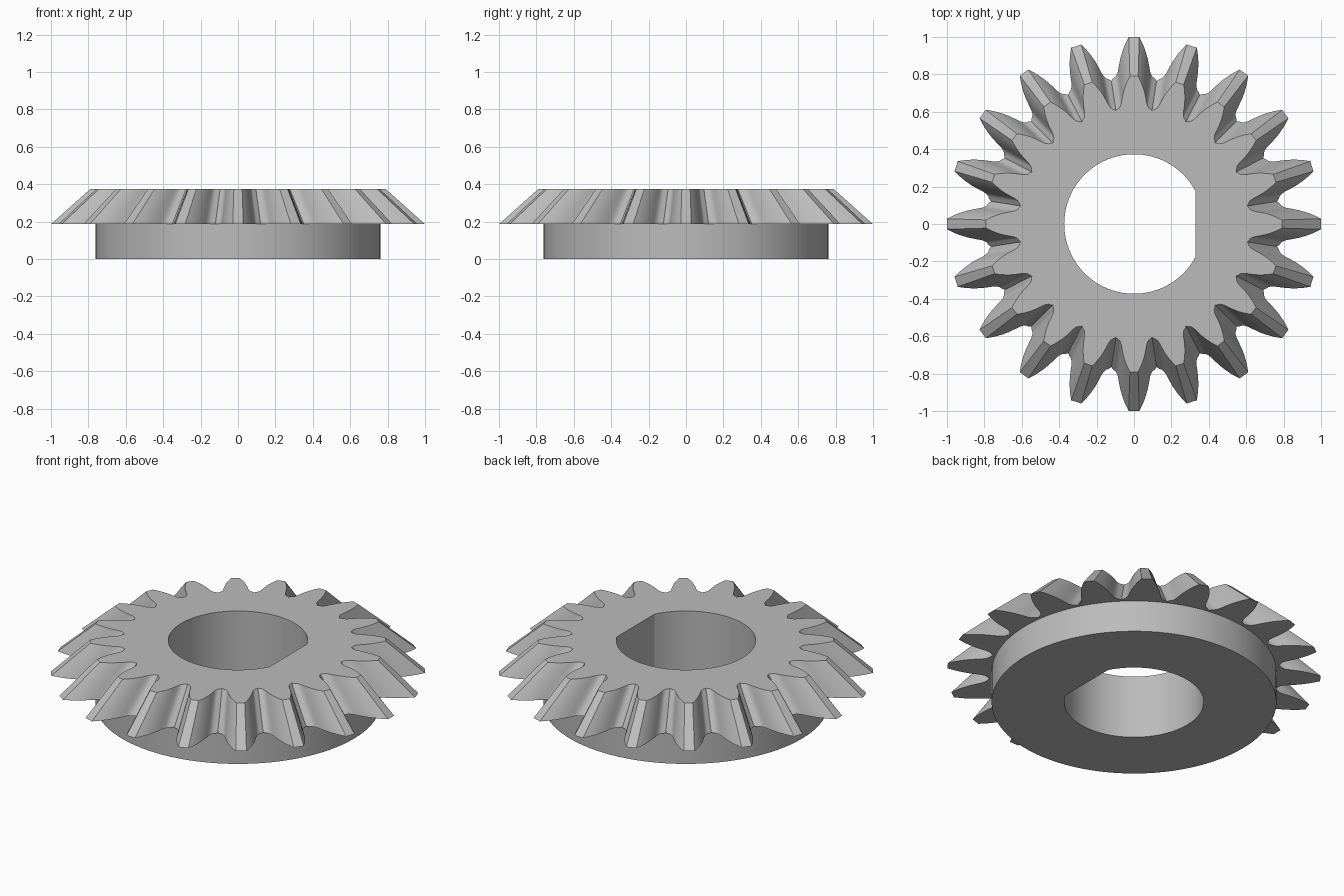
import bpy
import bmesh
from math import sin, cos, tau, radians, acos

if "Cube" in bpy.data.objects:
    bpy.data.objects.remove(bpy.data.objects["Cube"], do_unlink=True)

TEETH = 20
HUB_TOP, GEAR_TOP = 0.187, 0.374
HUB_R, BORE_R, FLAT_X = 0.762, 0.373, 0.329
TAPER = 0.79

steel = bpy.data.materials.new("grey steel")
steel.use_nodes = True
grey = (0.5, 0.5, 0.5, 1)
steel.diffuse_color = grey
steel.node_tree.nodes["Principled BSDF"].inputs["Base Color"].default_value = grey


def prism(name, outline, z0, z1, top_scale=1.0):
    """Closed solid from an outline, tapered towards its top."""
    bm = bmesh.new()
    low = [bm.verts.new((x, y, z0)) for x, y in outline]
    high = [bm.verts.new((x * top_scale, y * top_scale, z1)) for x, y in outline]
    n = len(outline)
    for i in range(n):
        j = (i + 1) % n
        bm.faces.new((low[i], low[j], high[j], high[i]))
    bm.faces.new(low[::-1])
    bm.faces.new(high)
    mesh = bpy.data.meshes.new(name)
    bm.to_mesh(mesh)
    bm.free()
    mesh.materials.append(steel)
    obj = bpy.data.objects.new(name, mesh)
    bpy.context.collection.objects.link(obj)
    return obj


def combine(target, other, operation):
    """Apply a boolean and remove the helper."""
    bpy.context.view_layer.objects.active = target
    mod = target.modifiers.new(operation.lower(), "BOOLEAN")
    mod.operation, mod.solver, mod.object = operation, "EXACT", other
    bpy.ops.object.modifier_apply(modifier=mod.name)
    bpy.data.objects.remove(other, do_unlink=True)


# Toothed crown: half a tooth as (radius, half width), mirrored and repeated
half = [(1.0, 0.028), (0.975, 0.041), (0.95, 0.052), (0.92, 0.063), (0.885, 0.073),
        (0.85, 0.080), (0.82, 0.085), (0.80, 0.091), (0.786, 0.100), (0.778, 0.111)]
root = (0.775 * cos(tau / TEETH / 2), 0.775 * sin(tau / TEETH / 2))
tooth = [(r, -w) for r, w in reversed(half)] + half + [root]
outline = []
for k in range(TEETH):
    c, s = cos(k * tau / TEETH), sin(k * tau / TEETH)
    outline += [(r * c - w * s, r * s + w * c) for r, w in tooth]
gear = prism("bevel_gear", outline, HUB_TOP, GEAR_TOP, TAPER)

# Hub below the crown
circle = [(HUB_R * cos(tau * i / 96), HUB_R * sin(tau * i / 96)) for i in range(96)]
combine(gear, prism("hub", circle, 0, HUB_TOP + 0.006), "UNION")

# D-shaped shaft bore, its flat facing +x
start = acos(FLAT_X / BORE_R)
arc = [start + (tau - 2 * start) * i / 72 for i in range(73)]
bore = [(BORE_R * cos(a), BORE_R * sin(a)) for a in arc]
combine(gear, prism("bore_cutter", bore, -0.1, GEAR_TOP + 0.1), "DIFFERENCE")

# Smooth flanks and cylinders, crisp edges
bpy.ops.object.select_all(action="DESELECT")
gear.select_set(True)
bpy.context.view_layer.objects.active = gear
bpy.ops.object.shade_smooth_by_angle(angle=radians(25))
